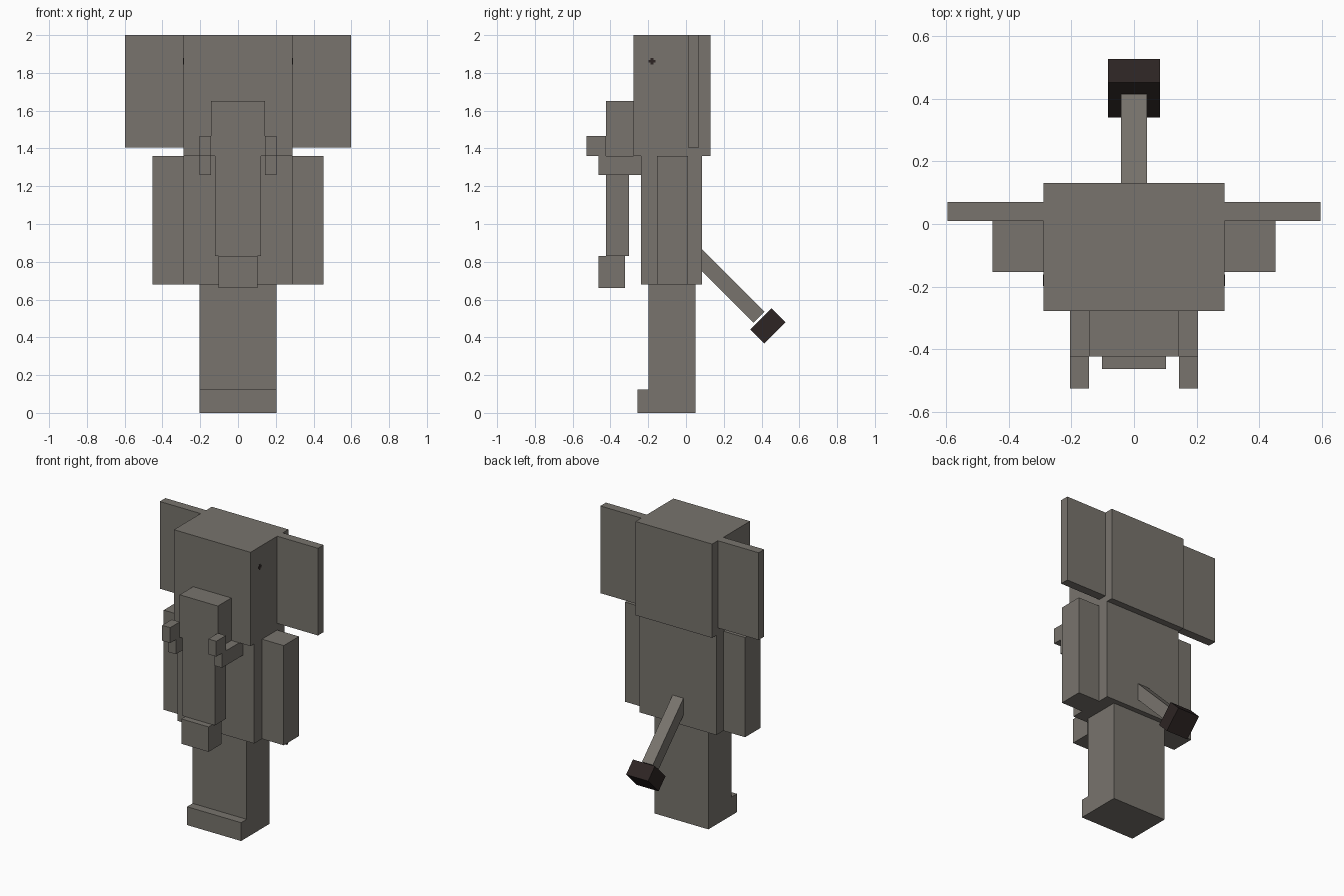
import bpy
from math import radians

default = bpy.data.objects.get("Cube")
if default:
    bpy.data.objects.remove(default, do_unlink=True)


def material(name, rgb):
    mat = bpy.data.materials.new(name)
    mat.use_nodes = True
    mat.diffuse_color = (*rgb, 1)
    mat.node_tree.nodes["Principled BSDF"].inputs["Base Color"].default_value = (*rgb, 1)
    return mat


GREY = material("warm grey", (0.188, 0.174, 0.153))
DARK = material("dark brown", (0.026, 0.018, 0.017))


def box(name, x, y, z, mat=GREY, tilt=0):
    """Box from its (low, high) range on each axis, tilted about x at its centre."""
    ranges = (x, y, z)
    bpy.ops.mesh.primitive_cube_add(size=1, location=[(a + b) / 2 for a, b in ranges])
    obj = bpy.context.object
    obj.name = name
    obj.data.name = name
    obj.scale = [b - a for a, b in ranges]
    obj.rotation_euler.x = radians(tilt)
    obj.data.materials.append(mat)
    return obj


def centred(name, half, y, z, **kw):
    return box(name, (-half, half), y, z, **kw)


def pair(name, x, y, z, **kw):
    box("left_" + name, x, y, z, **kw)
    box("right_" + name, (-x[1], -x[0]), y, z, **kw)


# Head, body and legs
centred("head", 0.289, (-0.278, 0.131), (1.36, 2))
centred("body", 0.289, (-0.238, 0.086), (0.68, 1.36))
centred("legs", 0.204, (-0.198, 0.05), (0, 0.68))
centred("feet", 0.204, (-0.258, -0.198), (0, 0.125))

# Ears and arms
pair("ear", (0.289, 0.597), (0.01, 0.07), (1.405, 2))
pair("arm", (0.289, 0.453), (-0.154, 0.01), (0.68, 1.36))

# Trunk
centred("trunk_base", 0.144, (-0.423, -0.278), (1.36, 1.65))
centred("trunk_middle", 0.122, (-0.423, -0.303), (0.83, 1.36))
centred("trunk_tip", 0.103, (-0.464, -0.324), (0.66, 0.83))

# Tusks
pair("tusk", (0.144, 0.204), (-0.464, -0.238), (1.26, 1.36))
pair("tusk_tip", (0.144, 0.204), (-0.526, -0.423), (1.36, 1.465))

# Eyes: small crosses on the sides of the head
pair("eye_bar", (0.287, 0.291), (-0.198, -0.162), (1.855, 1.869), mat=DARK)
pair("eye_post", (0.287, 0.291), (-0.187, -0.173), (1.844, 1.88), mat=DARK)

# Tail slanting down and back, with a dark tuft
centred("tail", 0.041, (-0.04, 0.46), (0.642, 0.724), tilt=-45)
centred("tail_tuft", 0.083, (0.381, 0.486), (0.38, 0.54), mat=DARK, tilt=-45)
